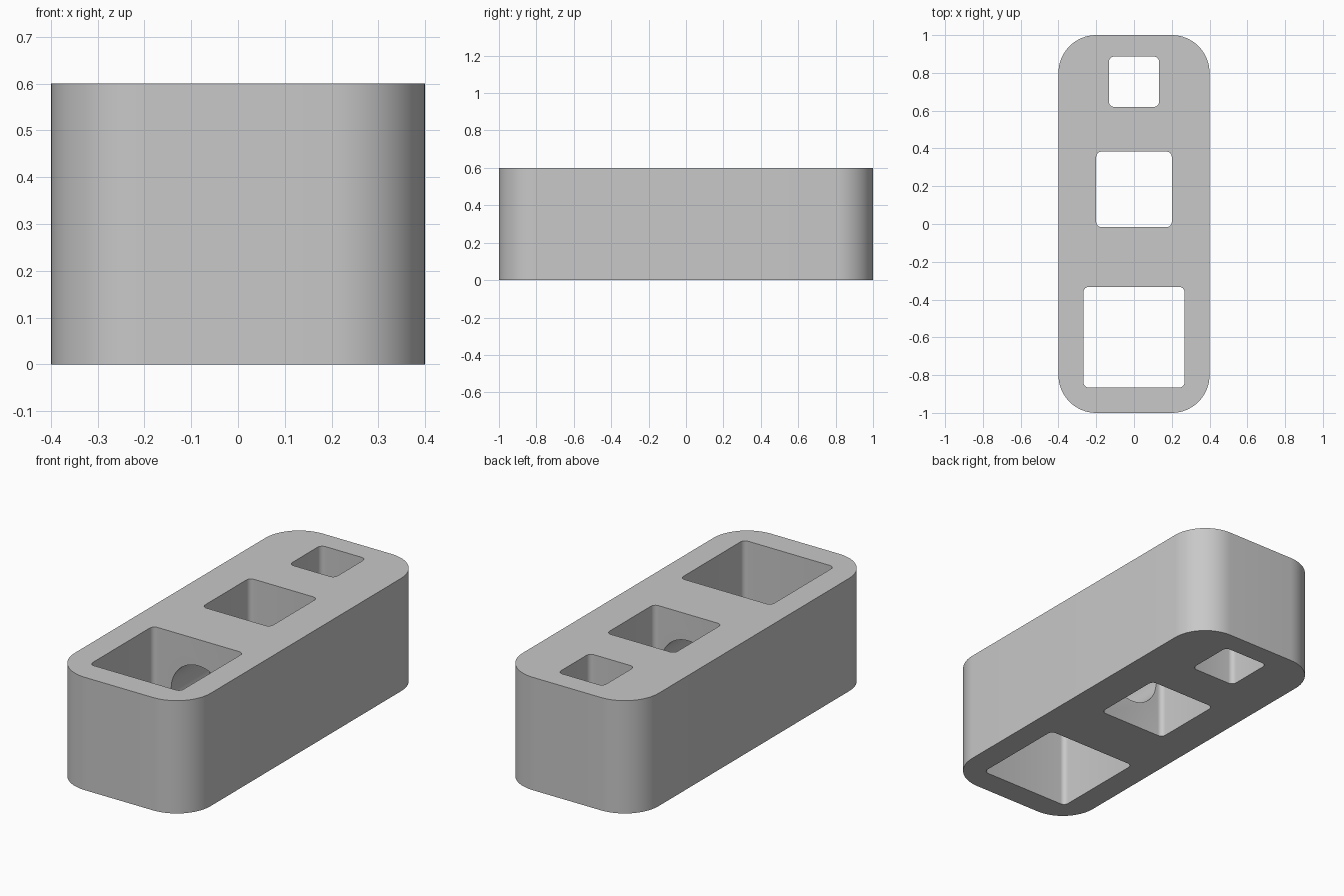
import bpy, bmesh, math
from mathutils import Matrix, Vector

if "Cube" in bpy.data.objects:
    bpy.data.objects.remove(bpy.data.objects["Cube"])


def make_object(name, bm):
    bmesh.ops.recalc_face_normals(bm, faces=bm.faces)
    mesh = bpy.data.meshes.new(name)
    bm.to_mesh(mesh)
    bm.free()
    obj = bpy.data.objects.new(name, mesh)
    bpy.context.collection.objects.link(obj)
    return obj


def rounded_prism(name, x_half, y0, y1, z0, z1, radius, steps):
    """Vertical prism with a rounded rectangular outline."""
    bm = bmesh.new()
    corners = [(x_half - radius, y1 - radius), (radius - x_half, y1 - radius),
               (radius - x_half, y0 + radius), (x_half - radius, y0 + radius)]
    outline = []
    for i, (cx, cy) in enumerate(corners):
        for k in range(steps + 1):
            a = math.pi / 2 * (i + k / steps)
            outline.append(bm.verts.new((cx + radius * math.cos(a),
                                         cy + radius * math.sin(a), z0)))
    base = bm.faces.new(outline)
    top = bmesh.ops.extrude_face_region(bm, geom=[base], use_keep_orig=True)
    moved = [v for v in top["geom"] if isinstance(v, bmesh.types.BMVert)]
    bmesh.ops.translate(bm, verts=moved, vec=Vector((0, 0, z1 - z0)))
    return make_object(name, bm)


# Solid block with rounded vertical corners
block = rounded_prism("block", 0.4, -1.0, 1.0, 0.0, 0.6, 0.2, 16)

# Three square wells cut right through, shrinking towards the back
cutters = []
for name, x_half, y0, y1 in [("front_well", 0.267, -0.866, -0.333),
                             ("middle_well", 0.2, -0.017, 0.383),
                             ("back_well", 0.133, 0.62, 0.886)]:
    cutters.append(rounded_prism(name, x_half, y0, y1, -0.1, 0.7, 0.027, 6))

# Round tunnel joining the front and middle wells
bm = bmesh.new()
bmesh.ops.create_cone(bm, cap_ends=True, segments=48, radius1=0.16, radius2=0.16,
                      depth=0.45,
                      matrix=Matrix.Translation((0, -0.175, 0.3))
                      @ Matrix.Rotation(math.pi / 2, 4, "X"))
cutters.append(make_object("tunnel", bm))

# Cut the openings and remove the cutters
bpy.context.view_layer.objects.active = block
block.select_set(True)
for cutter in cutters:
    cut = block.modifiers.new(cutter.name, "BOOLEAN")
    cut.operation = "DIFFERENCE"
    cut.solver = "EXACT"
    cut.object = cutter
    bpy.ops.object.modifier_apply(modifier=cut.name)
    bpy.data.objects.remove(cutter)

# Plain grey finish
grey = bpy.data.materials.new("light_grey")
grey.diffuse_color = (0.58, 0.58, 0.58, 1)
grey.use_nodes = True
grey.node_tree.nodes["Principled BSDF"].inputs["Base Color"].default_value = grey.diffuse_color
block.data.materials.clear()
block.data.materials.append(grey)
bpy.ops.object.shade_smooth_by_angle(angle=math.radians(30))
